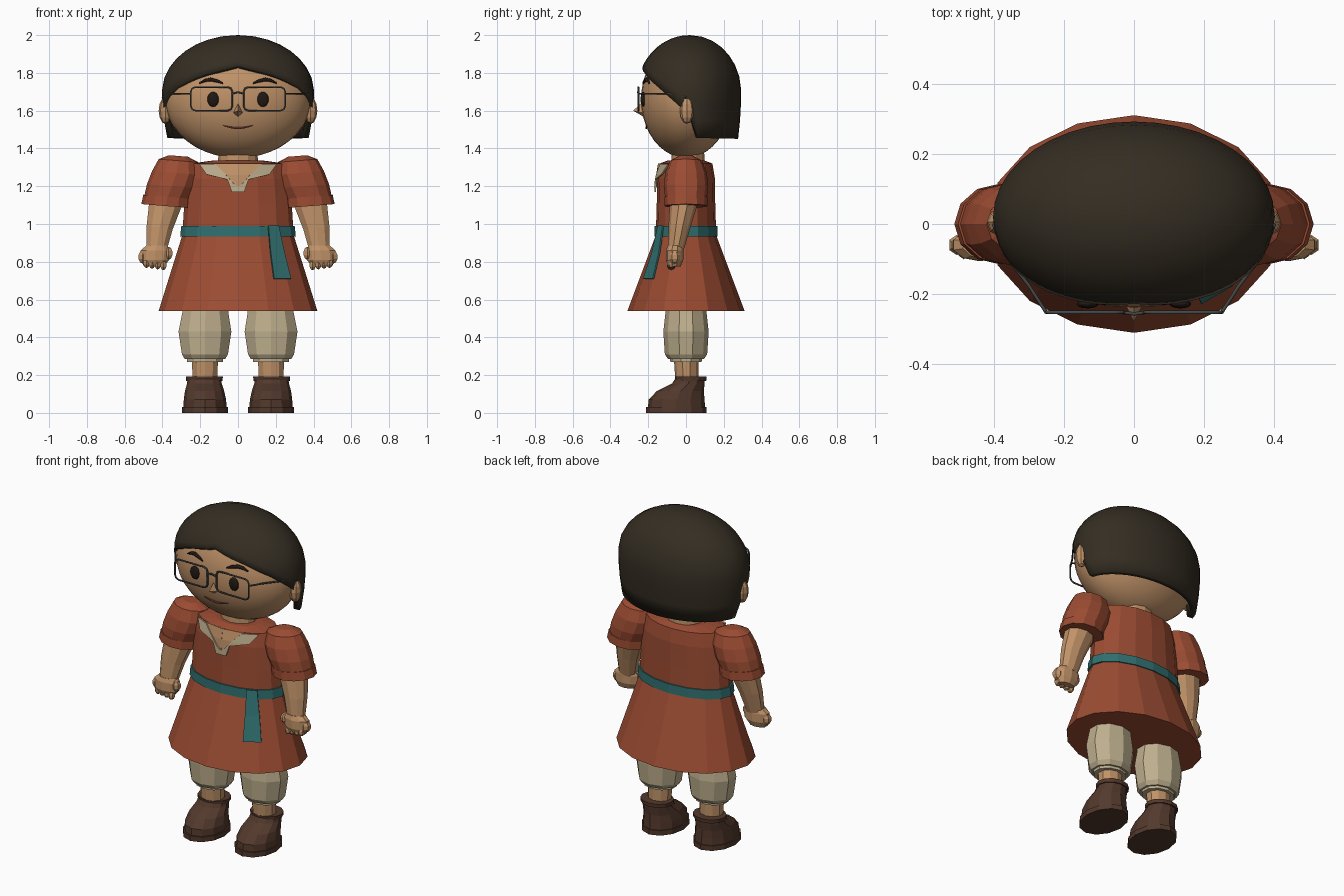
import bpy, bmesh, math
from mathutils import Vector

if "Cube" in bpy.data.objects:
    bpy.data.objects.remove(bpy.data.objects["Cube"])


def mat(name, r, g, b):
    m = bpy.data.materials.new(name)
    m.diffuse_color = (r, g, b, 1)
    m.use_nodes = True
    m.node_tree.nodes["Principled BSDF"].inputs["Base Color"].default_value = m.diffuse_color
    return m


SKIN = mat("skin", .53, .29, .14)
RED = mat("rust_red", .33, .072, .032)
CREAM = mat("cream", .52, .43, .27)
TEAL = mat("teal", .03, .16, .16)
HAIR = mat("dark_hair", .034, .026, .016)
SHOE = mat("brown_leather", .085, .04, .025)
DARK = mat("near_black", .014, .009, .007)
WIRE = mat("grey_wire", .06, .065, .065)
LIP = mat("lip_brown", .17, .04, .025)


def finish(name, bm, m, smooth=False):
    bmesh.ops.recalc_face_normals(bm, faces=bm.faces)
    me = bpy.data.meshes.new(name)
    bm.to_mesh(me)
    bm.free()
    me.materials.append(m)
    ob = bpy.data.objects.new(name, me)
    bpy.context.collection.objects.link(ob)
    if smooth:
        for p in me.polygons:
            p.use_smooth = True
    return ob


def loft(name, rings, m, seg=10, s=1, tilt=0):
    """Closed body from elliptical rings (x, y, z, rx, ry)."""
    bm = bmesh.new()
    rows = []
    for x, y, z, rx, ry in rings:
        row = []
        for i in range(seg):
            a = 2 * math.pi * i / seg - math.pi / 2
            dx = rx * math.cos(a)
            row.append(bm.verts.new((s * (x + dx), y + ry * math.sin(a), z + tilt * dx)))
        rows.append(row)
    for r0, r1 in zip(rows, rows[1:]):
        for i in range(seg):
            j = (i + 1) % seg
            bm.faces.new((r0[i], r0[j], r1[j], r1[i]))
    bm.faces.new(rows[0])
    bm.faces.new(rows[-1])
    return finish(name, bm, m)


def ball(name, c, r, m, u=10, v=7, smooth=False):
    bm = bmesh.new()
    bmesh.ops.create_uvsphere(bm, u_segments=u, v_segments=v, radius=1)
    for w in bm.verts:
        w.co = Vector((c[i] + w.co[i] * r[i] for i in range(3)))
    return finish(name, bm, m, smooth)


def tube(name, pts, rad, m, cyclic=False, taper=False):
    cu = bpy.data.curves.new(name, 'CURVE')
    cu.dimensions = '3D'
    cu.bevel_depth = rad
    cu.bevel_resolution = 1
    cu.use_fill_caps = True
    sp = cu.splines.new('POLY')
    sp.points.add(len(pts) - 1)
    sp.use_cyclic_u = cyclic
    for i, (q, p) in enumerate(zip(sp.points, pts)):
        q.co = (*p, 1)
        if taper:
            q.radius = .35 + .65 * math.sin(math.pi * i / (len(pts) - 1))
    cu.materials.append(m)
    ob = bpy.data.objects.new(name, cu)
    bpy.context.collection.objects.link(ob)
    bpy.ops.object.select_all(action='DESELECT')
    bpy.context.view_layer.objects.active = ob
    ob.select_set(True)
    bpy.ops.object.convert(target='MESH')
    return ob


def lerp(table, v):
    for a, b in zip(table, table[1:]):
        if v <= b[0]:
            t = max(0, (v - a[0]) / (b[0] - a[0]))
            return [p + (q - p) * t for p, q in zip(a, b)][1:]
    return list(table[-1][1:])


# Dress profile: height, half width, half depth
DRESS = [(.54, .42, .31), (.94, .295, .16), (1.1, .285, .155), (1.24, .27, .153), (1.32, .25, .14)]


def dress_y(x, z):
    rx, ry = lerp(DRESS, z)
    return -ry * math.sqrt(max(0, 1 - (x / rx) ** 2))


def strip(name, left, right, m, off, s=1):
    """Thin plate lying on the dress between two edges of (x, z) points."""
    bm = bmesh.new()
    cols = [[bm.verts.new((s * x, dress_y(x, z) - off, z)) for x, z in e] for e in (left, right)]
    for i in range(len(left) - 1):
        bm.faces.new((cols[0][i], cols[1][i], cols[1][i + 1], cols[0][i + 1]))
    ob = finish(name, bm, m)
    mod = ob.modifiers.new("thickness", 'SOLIDIFY')
    mod.thickness = .009
    mod.offset = 0


# Head
HC, HX, HY, HZ = 1.66, .387, .238, .31


def face(x, z, off=0):
    y = -HY * math.sqrt(max(0, 1 - (x / HX) ** 2 - ((z - HC) / HZ) ** 2))
    return (x, y - off, z)


ball("head", (0, 0, HC), (HX, HY, HZ), SKIN, 32, 20, True)
loft("neck", [(0, .01, 1.27, .11, .09), (0, .01, 1.42, .1, .085)], SKIN, 12)

# Nose: a small pointed wedge
bm = bmesh.new()
tip = bm.verts.new((0, -.28, 1.6))
base = [bm.verts.new(p) for p in ((-.032, -.215, 1.585), (0, -.22, 1.565), (.032, -.215, 1.585), (0, -.225, 1.65))]
for i in range(4):
    bm.faces.new((tip, base[i], base[(i + 1) % 4]))
bm.faces.new(base)
finish("nose", bm, SKIN)

tube("mouth", [face(x / 100, 1.508 + .014 * (x / 8) ** 2, .002) for x in range(-8, 9, 2)], .006, LIP, taper=True)

# Hair: cap with a swept fringe that drops to a straight bob behind the ears
EDGE = [(0, 1.84), (30, 1.79), (55, 1.72), (78, 1.63), (90, 1.57), (99, 1.455), (180, 1.45)]
bm = bmesh.new()
SEG, ROWS = 40, 10
top = bm.verts.new((0, .02, 2.0))
rows = []
for k in range(1, ROWS + 1):
    row = []
    for i in range(SEG):
        d = 360 * i / SEG
        low = lerp(EDGE, min(d, 360 - d))[0]
        z = 2.0 - (2.0 - low) * (k / ROWS) ** 1.8
        if z > 1.7:
            f = math.sqrt(1 - ((z - 1.7) / .3) ** 2)
        else:
            f = 1 - .06 * ((1.7 - z) / .25) ** 2
        a = math.radians(d)
        row.append(bm.verts.new((.402 * f * math.sin(a), .02 - (.28 if math.cos(a) > 0 else .272) * f * math.cos(a), z)))
    rows.append(row)
for i in range(SEG):
    j = (i + 1) % SEG
    bm.faces.new((top, rows[0][i], rows[0][j]))
    for r0, r1 in zip(rows, rows[1:]):
        bm.faces.new((r0[i], r1[i], r1[j], r0[j]))
hair = finish("hair", bm, HAIR, True)
mod = hair.modifiers.new("thickness", 'SOLIDIFY')
mod.thickness = .035
mod.offset = -1

# Dress, belt and neckline skin
loft("dress", [(0, 0, *r) for r in DRESS] + [(0, 0, 1.335, .14, .1)], RED, 16)
loft("belt", [(0, 0, .935, .306, .168), (0, 0, .99, .3, .166)], TEAL, 16)
strip("sash", [(.16, .99), (.172, .85), (.19, .71)], [(.215, .99), (.245, .85), (.28, .71)], TEAL, .014)

for s, side in ((-1, "left"), (1, "right")):
    def part(n):
        return side + "_" + n

    # Face details
    ball(part("ear"), (s * .385, .005, 1.6), (.035, .038, .07), SKIN, 8, 6)
    ball(part("eye"), face(s * .132, 1.66, .004), (.031, .013, .04), DARK, 14, 8, True)
    tube(part("brow"), [face(s * x, z, .004) for x, z in
         ((.08, 1.745), (.11, 1.757), (.145, 1.765), (.175, 1.76), (.205, 1.745))], .011, DARK, taper=True)

    # Glasses
    rim = []
    for cx, cz, a0 in ((.225, 1.7, 0), (.055, 1.7, 90), (.055, 1.625, 180), (.225, 1.625, 270)):
        for d in (0, 45, 90):
            a = math.radians(a0 + d)
            rim.append((s * (cx + .025 * math.cos(a)), -.252, cz + .025 * math.sin(a)))
    tube(part("glasses_rim"), rim, .005, WIRE, cyclic=True)
    tube(part("glasses_arm"), [(s * .25, -.252, 1.69), (s * .3, -.175, 1.69), (s * .365, -.09, 1.69),
                               (s * .4, 0, 1.67)], .005, WIRE)

    # Collar and the skin showing in the neckline
    strip(part("collar"), [(.12, 1.318), (.065, 1.262), (.025, 1.215), (0, 1.195)],
          [(.205, 1.318), (.165, 1.262), (.055, 1.235), (.033, 1.17)], CREAM, .01, s)
    strip(part("collar_tip"), [(0, 1.2), (0, 1.17)], [(.02, 1.2), (.033, 1.17)], CREAM, .0095, s)
    strip(part("neckline"), [(0, 1.32), (0, 1.26), (0, 1.2)],
          [(.125, 1.32), (.07, 1.26), (.01, 1.2)], SKIN, .004, s)

    # Puffed sleeve with cuff
    loft(part("sleeve"), [(.315, 0, 1.36, .05, .04), (.315, 0, 1.335, .105, .085), (.325, 0, 1.27, .13, .11),
                          (.35, 0, 1.2, .132, .118), (.375, 0, 1.135, .122, .11)], RED, 12, s, .08)
    loft(part("cuff"), [(.375, 0, 1.145, .126, .113), (.382, 0, 1.095, .13, .115)], RED, 12, s, .08)

    # Arm and fist
    loft(part("arm"), [(.37, -.01, 1.18, .09, .075), (.388, -.015, 1.09, .088, .072), (.415, -.035, .98, .072, .058),
                       (.432, -.055, .86, .055, .042)], SKIN, 10, s, .15)
    loft(part("hand"), [(.43, -.058, .885, .06, .04), (.437, -.06, .86, .082, .046), (.44, -.06, .81, .08, .046),
                        (.445, -.06, .775, .055, .032)], SKIN, 10, s)
    for i in range(4):
        ball(part("finger_%d" % (i + 1)), (s * (.395 + .03 * i), -.078, .782 + .004 * i), (.019, .024, .027), SKIN, 6, 5)
    ball(part("thumb"), (s * .368, -.07, .845), (.025, .027, .035), SKIN, 6, 5)
    ball(part("knuckle"), (s * .505, -.06, .825), (.026, .03, .035), SKIN, 6, 5)

    # Trousers, ankle, shoe
    loft(part("trouser_leg"), [(.17, 0, .6, .12, .1), (.173, 0, .52, .13, .11), (.175, 0, .43, .147, .12),
                               (.175, 0, .31, .128, .112), (.175, 0, .285, .112, .095)], CREAM, 10, s)
    loft(part("trouser_cuff"), [(.175, 0, .3, .102, .085), (.175, 0, .27, .1, .083)], CREAM, 10, s)
    loft(part("ankle"), [(.175, 0, .3, .073, .065), (.175, .005, .15, .068, .06)], SKIN, 10, s)
    loft(part("shoe"), [(.175, -.05, .02, .115, .152), (.175, -.05, .07, .112, .148), (.177, -.03, .115, .104, .125),
                        (.178, .012, .155, .092, .086), (.178, .025, .19, .088, .076)], SHOE, 12, s)
    loft(part("shoe_collar"), [(.178, .025, .17, .096, .082), (.178, .025, .192, .098, .084)], SHOE, 12, s)
    loft(part("sole"), [(.175, -.052, 0, .121, .16), (.175, -.052, .03, .121, .16)], SHOE, 12, s)

tube("glasses_bridge", [(-.03, -.252, 1.69), (0, -.256, 1.698), (.03, -.252, 1.69)], .005, WIRE)
